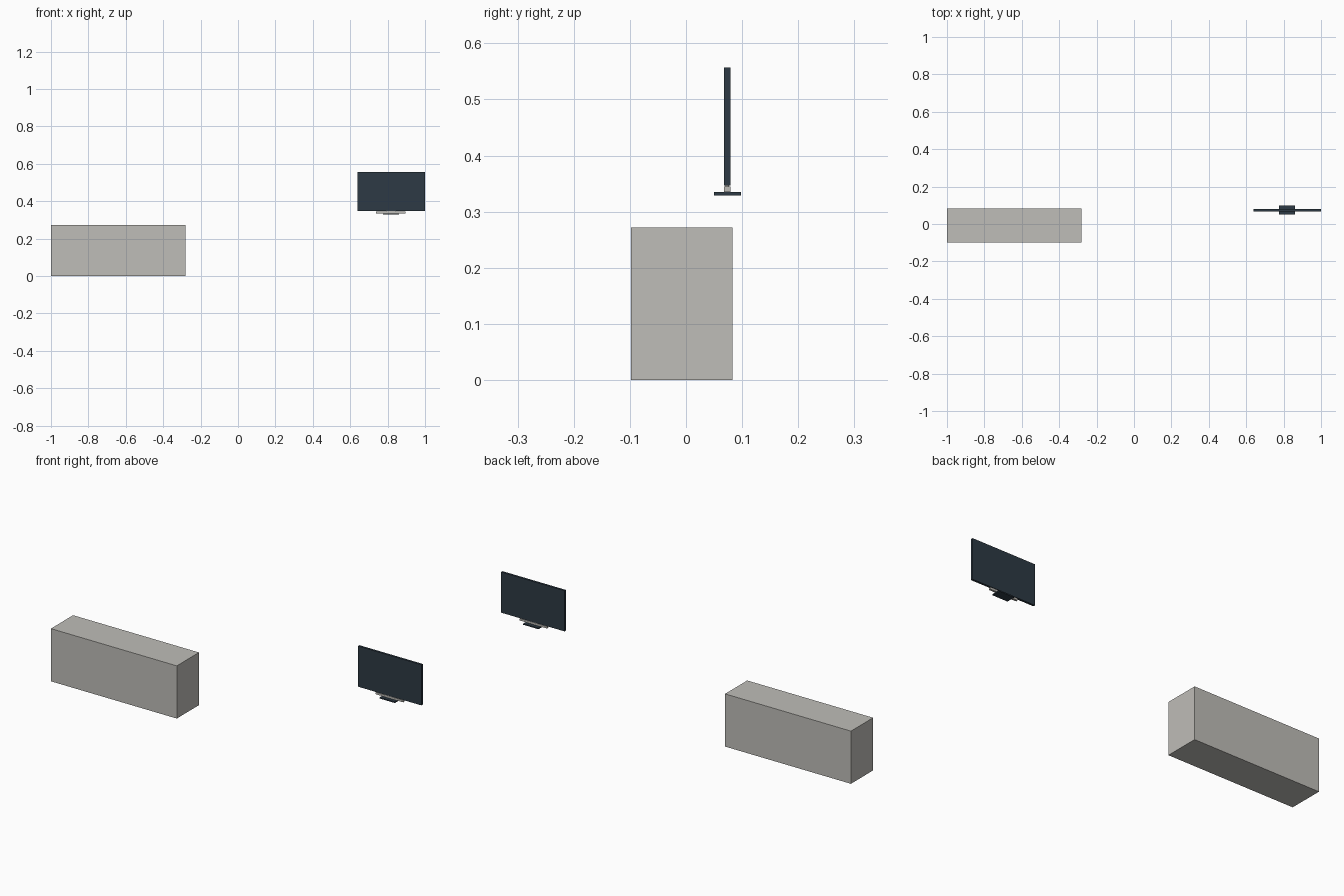
import bpy
import bmesh
from mathutils import Vector

cube = bpy.data.objects.get("Cube")
if cube:
    bpy.data.objects.remove(cube, do_unlink=True)


def material(name, colour):
    mat = bpy.data.materials.new(name)
    mat.use_nodes = True
    mat.diffuse_color = colour
    mat.node_tree.nodes["Principled BSDF"].inputs["Base Color"].default_value = colour
    return mat


grey = material("warm grey", (0.52, 0.51, 0.48, 1))
slate = material("dark slate", (0.026, 0.042, 0.058, 1))


def box(name, low, high, mat):
    """Axis-aligned box between two corners."""
    low, high = Vector(low), Vector(high)
    mesh = bpy.data.meshes.new(name)
    bm = bmesh.new()
    bmesh.ops.create_cube(bm, size=1)
    bmesh.ops.scale(bm, vec=high - low, verts=bm.verts)
    bm.to_mesh(mesh)
    bm.free()
    mesh.materials.append(mat)
    obj = bpy.data.objects.new(name, mesh)
    obj.location = (low + high) / 2
    bpy.context.collection.objects.link(obj)
    return obj


# Long plain cabinet
box("cabinet", (-1, -0.098, 0), (-0.281, 0.083, 0.272), grey)

# Flat screen with its neck bar and foot
box("screen", (0.638, 0.068, 0.347), (1, 0.079, 0.557), slate)
box("neck_bar", (0.739, 0.068, 0.335), (0.896, 0.079, 0.345), grey)
box("neck_post", (0.79, 0.070, 0.332), (0.845, 0.077, 0.349), grey)
box("foot", (0.774, 0.050, 0.329), (0.861, 0.098, 0.335), slate)
